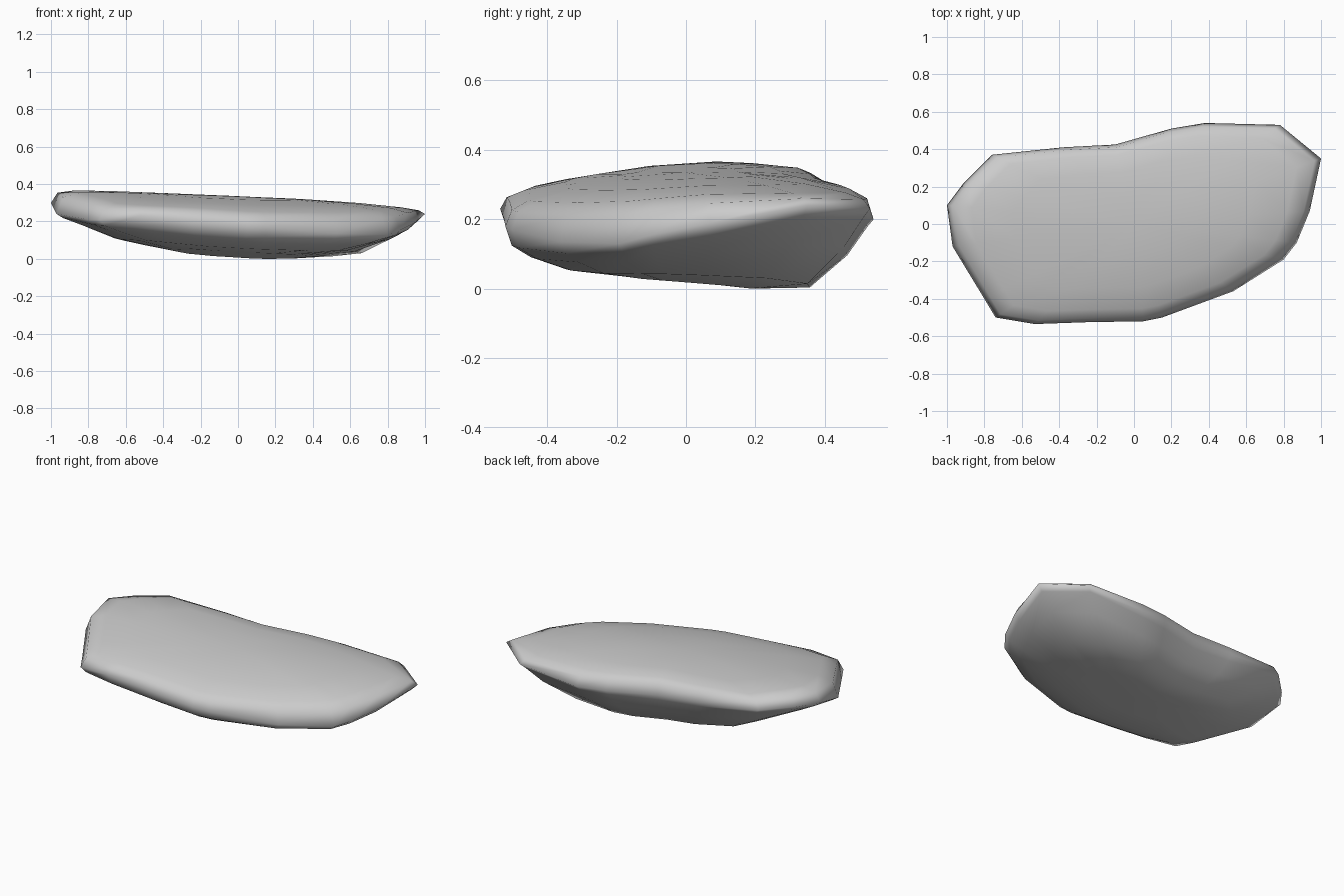
import bpy, bmesh

if "Cube" in bpy.data.objects:
    bpy.data.objects.remove(bpy.data.objects["Cube"])

# Widest outline of the slab: x, y, z
RIM = [(-1, .1, .31), (-.91, .22, .305), (-.76, .37, .3), (-.38, .41, .265),
       (-.1, .425, .24), (.2, .51, .22), (.38, .54, .21), (.78, .53, .24),
       (1, .35, .25), (.94, .07, .2), (.87, -.1, .165), (.8, -.19, .14),
       (.53, -.36, .145), (.15, -.5, .18), (.05, -.52, .19), (-.25, -.525, .215),
       (-.53, -.535, .24), (-.74, -.5, .22), (-.8, -.4, .22), (-.97, -.12, .25)]


def top(x, y):
    return .346 - .04 * x - .21 * (y - .1) ** 2 - .045 * max(0, x - y) ** 2


def bottom(x, y):
    return (.1 * (x - .2) ** 2 + .09 * max(0, .3 - y)
            + .08 * max(0, y - x - .3) ** 2)


# Ring profile from top to bottom: surface, outline scale, pull towards rim
# height, and how much that pull grows towards the back
PROFILE = [(top, .35, 0, 0), (top, .65, 0, 0), (top, .87, .06, 0), (top, .965, .28, 0),
           (top, 1, 1, 0),
           (bottom, .965, .7, .5), (bottom, .86, .38, .6), (bottom, .66, .05, .5),
           (bottom, .35, 0, 0)]

bm = bmesh.new()
rings = []
for surface, s, pull, grow in PROFILE:
    ring = []
    for x, y, z in RIM:
        h = surface(x * s, y * s)
        ring.append(bm.verts.new((x * s, y * s, h + (z - h) * pull * (1 + grow * y))))
    rings.append(ring)

# Side bands and closed caps
n = len(RIM)
for a, b in zip(rings, rings[1:]):
    for i in range(n):
        j = (i + 1) % n
        bm.faces.new((a[i], a[j], b[j], b[i]))
for ring, surface in ((rings[0], top), (rings[-1], bottom)):
    c = bm.verts.new((0, 0, surface(0, 0)))
    for i in range(n):
        bm.faces.new((c, ring[i], ring[(i + 1) % n]))
bmesh.ops.recalc_face_normals(bm, faces=bm.faces)

# Rest the stone on the ground
low = min(v.co.z for v in bm.verts)
for v in bm.verts:
    v.co.z -= low
for f in bm.faces:
    f.smooth = True

mesh = bpy.data.meshes.new("flat_stone")
bm.to_mesh(mesh)
bm.free()
stone = bpy.data.objects.new("flat_stone", mesh)
bpy.context.collection.objects.link(stone)
